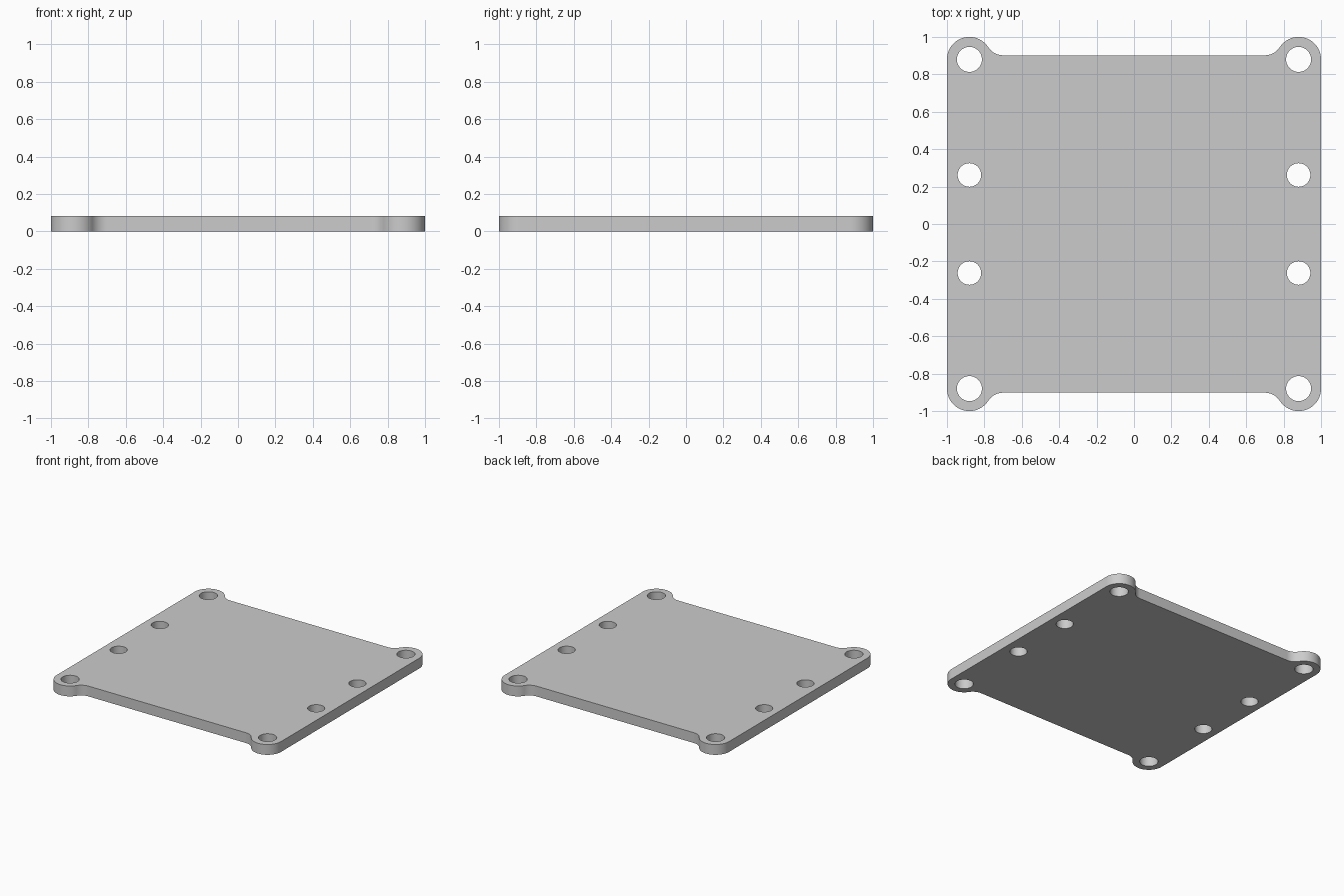
import bpy, bmesh
from math import sin, cos, pi, atan2

if "Cube" in bpy.data.objects:
    bpy.data.objects.remove(bpy.data.objects["Cube"])

HEIGHT = 0.083
C, LOBE_R = 0.88, 0.12          # corner lobe centre and radius
EDGE_Y = 0.902                  # straight front/back edge
FX = 0.70                       # where the fillet meets the edge
d = EDGE_Y - C
FILLET_R = ((C - FX) ** 2 + d * d - LOBE_R ** 2) / (2 * (LOBE_R - d))


def arc(cx, cy, r, a0, a1, n):
    return [(cx + r * cos(a0 + (a1 - a0) * i / n),
             cy + r * sin(a0 + (a1 - a0) * i / n)) for i in range(n + 1)]


# One corner: round lobe flowing through a fillet into the straight edge
fy = EDGE_Y + FILLET_R
t = atan2(fy - C, FX - C)
corner = arc(C, C, LOBE_R, 0, t, 28) + arc(FX, fy, FILLET_R, t - pi, -pi / 2, 14)[1:]

# Mirror the corner into a closed outline
outline = list(corner)
outline += [(-x, y) for x, y in reversed(corner)]
outline += [(-x, -y) for x, y in corner]
outline += [(x, -y) for x, y in reversed(corner)]

# Bolt holes: larger at the corners, smaller along the sides
loops = [outline]
for sx in (-1, 1):
    for y, r in ((-C, 0.067), (-0.262, 0.063), (0.262, 0.063), (C, 0.067)):
        loops.append(arc(sx * C, y, r, 0, 2 * pi, 48)[:-1])

# Filled and extruded profile
curve = bpy.data.curves.new("plate_profile", 'CURVE')
curve.dimensions = '2D'
curve.fill_mode = 'BOTH'
curve.extrude = HEIGHT / 2
for pts in loops:
    s = curve.splines.new('POLY')
    s.points.add(len(pts) - 1)
    for p, (x, y) in zip(s.points, pts):
        p.co = (x, y, 0, 1)
    s.use_cyclic_u = True
helper = bpy.data.objects.new("plate_profile", curve)
bpy.context.collection.objects.link(helper)
bpy.context.view_layer.update()

# Turn into one welded mesh standing on the ground plane
mesh = bpy.data.meshes.new_from_object(
    helper.evaluated_get(bpy.context.evaluated_depsgraph_get()))
bpy.data.objects.remove(helper)
bm = bmesh.new()
bm.from_mesh(mesh)
bmesh.ops.remove_doubles(bm, verts=bm.verts, dist=1e-5)
bmesh.ops.recalc_face_normals(bm, faces=bm.faces)
bmesh.ops.translate(bm, verts=bm.verts, vec=(0, 0, HEIGHT / 2))
bm.to_mesh(mesh)
bm.free()

plate = bpy.data.objects.new("mounting_plate", mesh)
bpy.context.collection.objects.link(plate)
bpy.context.view_layer.objects.active = plate
plate.select_set(True)
bpy.ops.object.shade_smooth_by_angle(angle=pi / 6)
